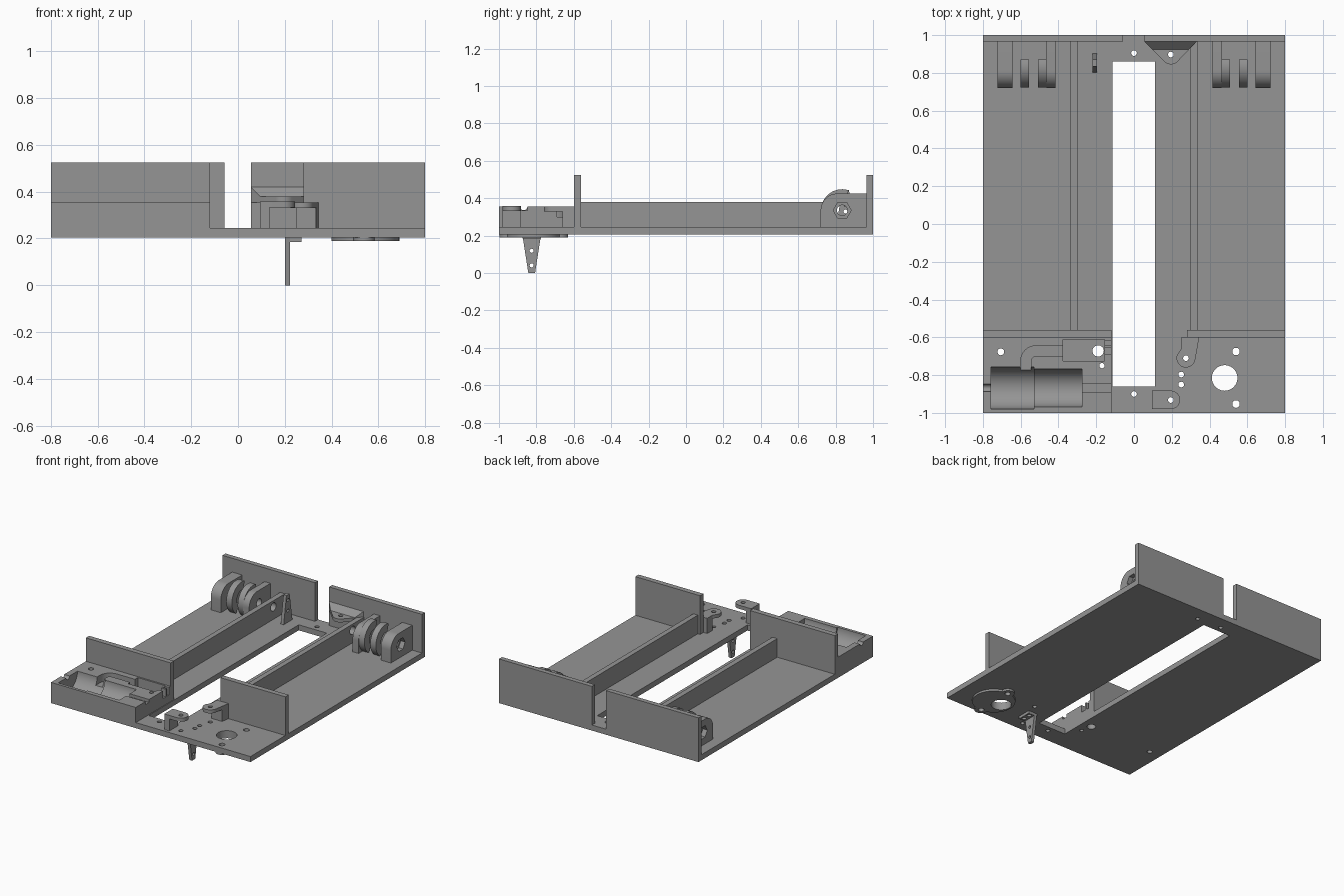
import bpy, bmesh, math
from mathutils import Vector

if "Cube" in bpy.data.objects:
    bpy.data.objects.remove(bpy.data.objects["Cube"])

GREY = bpy.data.materials.new("plain grey")
GREY.diffuse_color = (0.3, 0.3, 0.3, 1)
GREY.use_nodes = True
GREY.node_tree.nodes["Principled BSDF"].inputs["Base Color"].default_value = GREY.diffuse_color


def prism(name, pts, axis, lo, hi):
    """Extrude a 2D profile: axis z takes (x, y) points, axis x takes (y, z)."""
    bm = bmesh.new()
    place = (lambda p, h: (p[0], p[1], h)) if axis == "z" else (lambda p, h: (h, p[0], p[1]))
    face = bm.faces.new([bm.verts.new(place(p, lo)) for p in pts])
    ext = bmesh.ops.extrude_face_region(bm, geom=[face])
    verts = [v for v in ext["geom"] if isinstance(v, bmesh.types.BMVert)]
    bmesh.ops.translate(bm, verts=verts,
                        vec=Vector((0, 0, hi - lo)) if axis == "z" else Vector((hi - lo, 0, 0)))
    bmesh.ops.recalc_face_normals(bm, faces=bm.faces)
    mesh = bpy.data.meshes.new(name)
    bm.to_mesh(mesh)
    bm.free()
    ob = bpy.data.objects.new(name, mesh)
    bpy.context.collection.objects.link(ob)
    mesh.materials.append(GREY)
    return ob


def box(name, x0, x1, y0, y1, z0, z1):
    return prism(name, [(x0, y0), (x1, y0), (x1, y1), (x0, y1)], "z", z0, z1)


def arc(cx, cy, r, a0, a1, n=12):
    return [(cx + r * math.cos(math.radians(a0 + (a1 - a0) * i / n)),
             cy + r * math.sin(math.radians(a0 + (a1 - a0) * i / n))) for i in range(n + 1)]


def cyl(name, cx, cy, r, axis, lo, hi, n=32):
    return prism(name, arc(cx, cy, r, 0, 360, n)[:-1], axis, lo, hi)


def combine(ob, others, op="DIFFERENCE"):
    """Apply booleans and drop the helpers."""
    bpy.context.view_layer.objects.active = ob
    for c in others:
        c.hide_render = True
        m = ob.modifiers.new("bool", "BOOLEAN")
        m.operation, m.object, m.solver = op, c, "EXACT"
        bpy.ops.object.modifier_apply(modifier=m.name)
        bpy.data.objects.remove(c)
    return ob


def drill(ob, holes, z0=-0.1, z1=0.7):
    return combine(ob, [cyl("drill", x, y, r, "z", z0, z1, 24) for x, y, r in holes])


B, T = 0.205, 0.245          # underside and top of the base plate
SCREWS = [(0.54, -0.675, 0.02), (0.54, -0.953, 0.02)]
LEVER_HOLES = [(0.25, -0.797, 0.015), (0.25, -0.85, 0.015)]
BLOCK_HOLES = [(-0.19, -0.672, 0.03), (-0.17, -0.75, 0.014), (-0.705, -0.677, 0.018)]

# base plate with long slot and drilled holes
plate = box("base_plate", -0.8, 0.8, -1, 1, B, T)
combine(plate, [box("slot", -0.115, 0.11, -0.86, 0.86, 0, 0.5)])
drill(plate, SCREWS + LEVER_HOLES + BLOCK_HOLES + [
    (0.48, -0.815, 0.068), (0, -0.9, 0.015), (0, 0.905, 0.015),
    (0.195, 0.897, 0.015), (0.195, -0.932, 0.015), (0.275, -0.71, 0.015)])

# upright walls
box("back_wall_left", -0.8, -0.058, 0.965, 1, B, 0.525)
box("back_wall_right", 0.055, 0.8, 0.965, 1, B, 0.525)
box("front_wall_left", -0.8, -0.12, -0.6, -0.562, T, 0.525)
box("front_wall_right", 0.28, 0.8, -0.6, -0.562, T, 0.525)

# long rails with an axle hole near the back
for side, x0, x1 in (("left", -0.338, -0.3), ("right", 0.298, 0.335)):
    rail = box("rail_" + side, x0, x1, -0.562, 0.965, T, 0.38)
    combine(rail, [cyl("axle_hole", 0.835, 0.335, 0.03, "x", x0 - 0.1, x1 + 0.1)])

# motor housing block with cradle, wire channel and switch pocket
block = box("motor_block", -0.8, -0.12, -1, -0.6, T, 0.355)
channel = (arc(-0.52, -0.725, 0.08, 90, 180, 8) + [(-0.6, -0.82), (-0.545, -0.82)]
           + arc(-0.52, -0.725, 0.025, 180, 90, 6) + [(-0.36, -0.7), (-0.36, -0.645)])
combine(block, [
    cyl("cradle_large", -0.868, 0.358, 0.111, "x", -0.757, -0.53, 48),
    cyl("cradle_small", -0.868, 0.358, 0.1, "x", -0.54, -0.275, 48),
    cyl("rear_shaft", -0.868, 0.356, 0.02, "x", -0.85, -0.74, 24),
    box("front_shaft", -0.29, -0.05, -0.89, -0.848, 0.333, 0.4),
    prism("wire_channel", channel, "z", 0.3, 0.4),
    box("switch_pocket", -0.375, -0.157, -0.725, -0.612, 0.275, 0.4),
    box("switch_notch_a", -0.17, -0.05, -0.69, -0.655, 0.3, 0.4),
    box("switch_notch_b", -0.17, -0.05, -0.64, -0.62, 0.3, 0.4)])
drill(block, BLOCK_HOLES)

# front bracket: short leg with a rounded tab on top
tab = prism("front_bracket_tab", [(0.095, -0.98)] + arc(0.195, -0.931, 0.049, -90, 90)
            + [(0.095, -0.882)], "z", 0.332, 0.358)
drill(tab, [(0.195, -0.932, 0.015)])
box("front_bracket_leg", 0.095, 0.135, -0.98, -0.882, T, 0.332)

# wall bracket: leg against the wall with a rounded tab
tab = prism("wall_bracket_tab", [(0.25, -0.6), (0.25, -0.66)]
            + arc(0.275, -0.71, 0.05, 165, 350) + [(0.345, -0.6)], "z", 0.33, 0.355)
drill(tab, [(0.275, -0.71, 0.015)])
prism("wall_bracket_leg", [(0.25, -0.6), (0.25, -0.66), (0.333, -0.66), (0.345, -0.6)],
      "z", T, 0.33)

# back gusset: tapering shelf with a sloped fillet against the wall
shelf = prism("back_gusset", [(0.33, 0.965), (0.055, 0.965)]
              + arc(0.195, 0.895, 0.05, 225, 315), "z", 0.355, 0.38)
drill(shelf, [(0.195, 0.897, 0.015)])
fillet = prism("gusset_fillet", [(0.965, 0.38), (0.925, 0.38), (0.965, 0.42)], "x", 0.055, 0.33)
for v in fillet.data.vertices:          # follow the taper of the shelf
    if v.co.y < 0.95:
        v.co.x += 0.04 if v.co.x < 0.2 else -0.04

# hinge lugs: full lugs reach the wall, hooks are open rings
LUG = [(0.965, T), (0.965, 0.425)] + arc(0.81, 0.335, 0.09, 90, 180) + [(0.72, T)]
HOOK = arc(0.835, 0.335, 0.113, 72, 235, 20) + arc(0.835, 0.335, 0.055, 235, 72, 16)
for s, side in ((-1, "left"), (1, "right")):
    for kind, a, b in (("outer", 0.642, 0.722), ("inner", 0.415, 0.463)):
        lo, hi = sorted((s * a, s * b))
        lug = prism(f"hinge_lug_{kind}_{side}", LUG, "x", lo, hi)
        hole = [cyl("axle_hole", 0.835, 0.335, 0.028, "x", lo - 0.1, hi + 0.1)]
        if kind == "outer":               # hexagonal nut recess from outside
            o0, o1 = sorted((s * (b - 0.035), s * (b + 0.1)))
            hole.append(cyl("nut_recess", 0.835, 0.335, 0.048, "x", o0, o1, 6))
        combine(lug, hole)
    for i, (a, b) in enumerate(((0.555, 0.6), (0.463, 0.508))):
        lo, hi = sorted((s * a, s * b))
        prism(f"hinge_hook_{i + 1}_{side}", HOOK, "x", lo, hi)


# tapered levers, one hanging at the front, one standing at the back
def lever(name, x0, x1, yc, root, tip):
    d = tip - root
    ob = prism(name, [(yc - 0.05, root), (yc + 0.05, root), (yc + 0.018, tip),
                      (yc - 0.018, tip)], "x", x0, x1)
    return combine(ob, [cyl("pin_hole", yc, root + d * f, 0.011, "x", x0 - 0.1, x1 + 0.1, 16)
                        for f in (0.42, 0.8)])


lever("lever_front", 0.2, 0.222, -0.825, B, 0)
lever("lever_back", -0.22, -0.196, 0.853, T, 0.445)
drill(box("lever_front_foot", 0.222, 0.272, -0.875, -0.775, 0.185, B), LEVER_HOLES)

# gear motor mount under the plate: disc with two screw ears
mount = cyl("motor_mount", 0.545, -0.815, 0.145, "z", 0.19, B, 48)
combine(mount, [cyl("ear", x, y, 0.045, "z", 0.19, B) for x, y, r in SCREWS], "UNION")
drill(mount, SCREWS + [(0.48, -0.815, 0.068)])

# smooth curved faces, keep edges sharp
for ob in bpy.context.scene.objects:
    ob.select_set(True)
    bpy.context.view_layer.objects.active = ob
bpy.ops.object.shade_smooth_by_angle(angle=math.radians(30))
